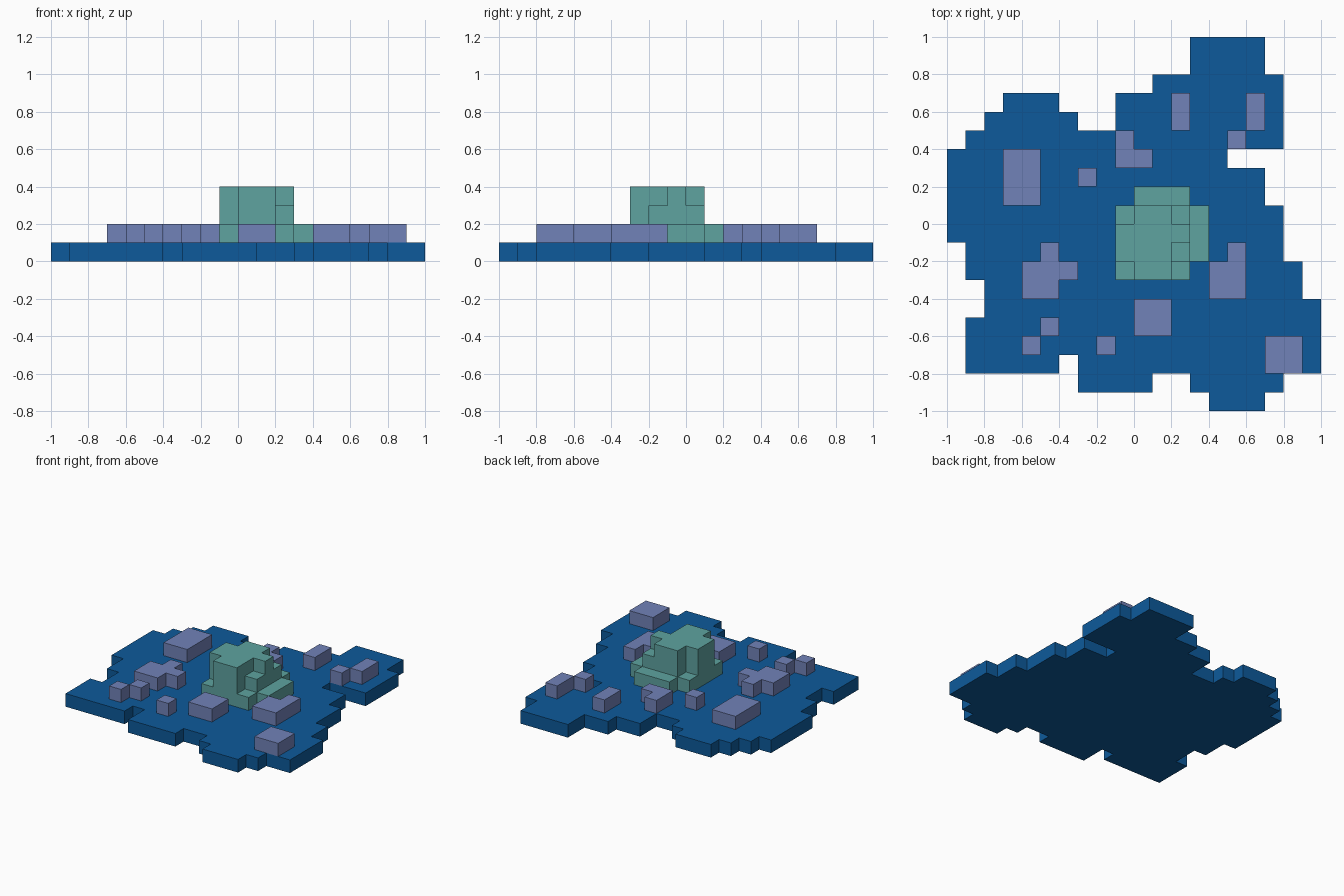
import bpy
import bmesh
import math
from mathutils import Vector

cube = bpy.data.objects.get("Cube")
if cube:
    bpy.data.objects.remove(cube, do_unlink=True)

U = 0.1  # size of one block


def material(name, rgb):
    mat = bpy.data.materials.new(name)
    mat.use_nodes = True
    mat.diffuse_color = (*rgb, 1)
    mat.node_tree.nodes["Principled BSDF"].inputs["Base Color"].default_value = (*rgb, 1)
    return mat


blue = material("deep blue", (0.004, 0.102, 0.328))
purple = material("dusty purple", (0.165, 0.223, 0.479))
green = material("sea green", (0.112, 0.366, 0.352))


def slab(name, rects, z, mat):
    """One block-high slab whose outline is the union of (x0, y0, x1, y1) rectangles."""
    cells = {(x, y) for x0, y0, x1, y1 in rects
             for x in range(x0, x1) for y in range(y0, y1)}
    bm = bmesh.new()
    corners = {}

    def corner(x, y):
        if (x, y) not in corners:
            corners[x, y] = bm.verts.new((x * U, y * U, z * U))
        return corners[x, y]

    for x, y in sorted(cells):
        bm.faces.new([corner(x, y), corner(x + 1, y),
                      corner(x + 1, y + 1), corner(x, y + 1)])
    # Merge the cells into one clean outline, then raise it
    bmesh.ops.dissolve_limit(bm, angle_limit=math.radians(1),
                             verts=bm.verts[:], edges=bm.edges[:])
    raised = bmesh.ops.extrude_face_region(bm, geom=bm.faces[:], use_keep_orig=True)
    top = [v for v in raised["geom"] if isinstance(v, bmesh.types.BMVert)]
    bmesh.ops.translate(bm, verts=top, vec=Vector((0, 0, U)))
    bmesh.ops.recalc_face_normals(bm, faces=bm.faces[:])
    mesh = bpy.data.meshes.new(name)
    bm.to_mesh(mesh)
    bm.free()
    mesh.materials.append(mat)
    obj = bpy.data.objects.new(name, mesh)
    bpy.context.collection.objects.link(obj)
    return obj


# Ragged base plate
slab("base_plate", [
    (3, 8, 7, 10), (1, 7, 8, 8), (-7, 6, -4, 7), (-8, 5, -3, 6), (-1, 5, 8, 7),
    (-9, 4, 8, 5), (-10, 3, 5, 4), (-10, 1, 7, 3), (-10, -1, 8, 1),
    (-9, -2, 8, -1), (-9, -3, 9, -2), (-8, -4, 9, -3), (-8, -5, 10, -4),
    (-9, -7, 10, -5), (-9, -8, -4, -7), (-3, -8, 10, -7),
    (-3, -9, 1, -8), (3, -9, 8, -8), (4, -10, 7, -9),
], 0, blue)

# Scattered low rocks
rocks = [
    [(-7, 1, -5, 4)],
    [(-3, 2, -2, 3)],
    [(-1, 3, 1, 4), (-1, 4, 0, 5)],
    [(2, 5, 3, 7)],
    [(6, 5, 7, 7)],
    [(5, 4, 6, 5)],
    [(-6, -4, -4, -2), (-4, -3, -3, -2), (-5, -2, -4, -1)],
    [(-5, -6, -4, -5)],
    [(-6, -7, -5, -6)],
    [(-2, -7, -1, -6)],
    [(0, -6, 2, -4)],
    [(4, -4, 6, -2), (5, -2, 6, -1)],
    [(7, -8, 9, -6)],
]
for i, rects in enumerate(rocks, 1):
    slab(f"rock_{i}", rects, 1, purple)

# Stepped central mound, bottom to top
slab("mound_lower", [(0, 1, 3, 2), (-1, -2, 4, 1), (-1, -3, 3, -2)], 1, green)
slab("mound_middle", [(0, -3, 2, 1), (-1, -2, 3, 0), (2, 0, 3, 1)], 2, green)
slab("mound_upper", [(0, -3, 2, 1), (-1, -2, 0, 0), (2, -1, 3, 0)], 3, green)
